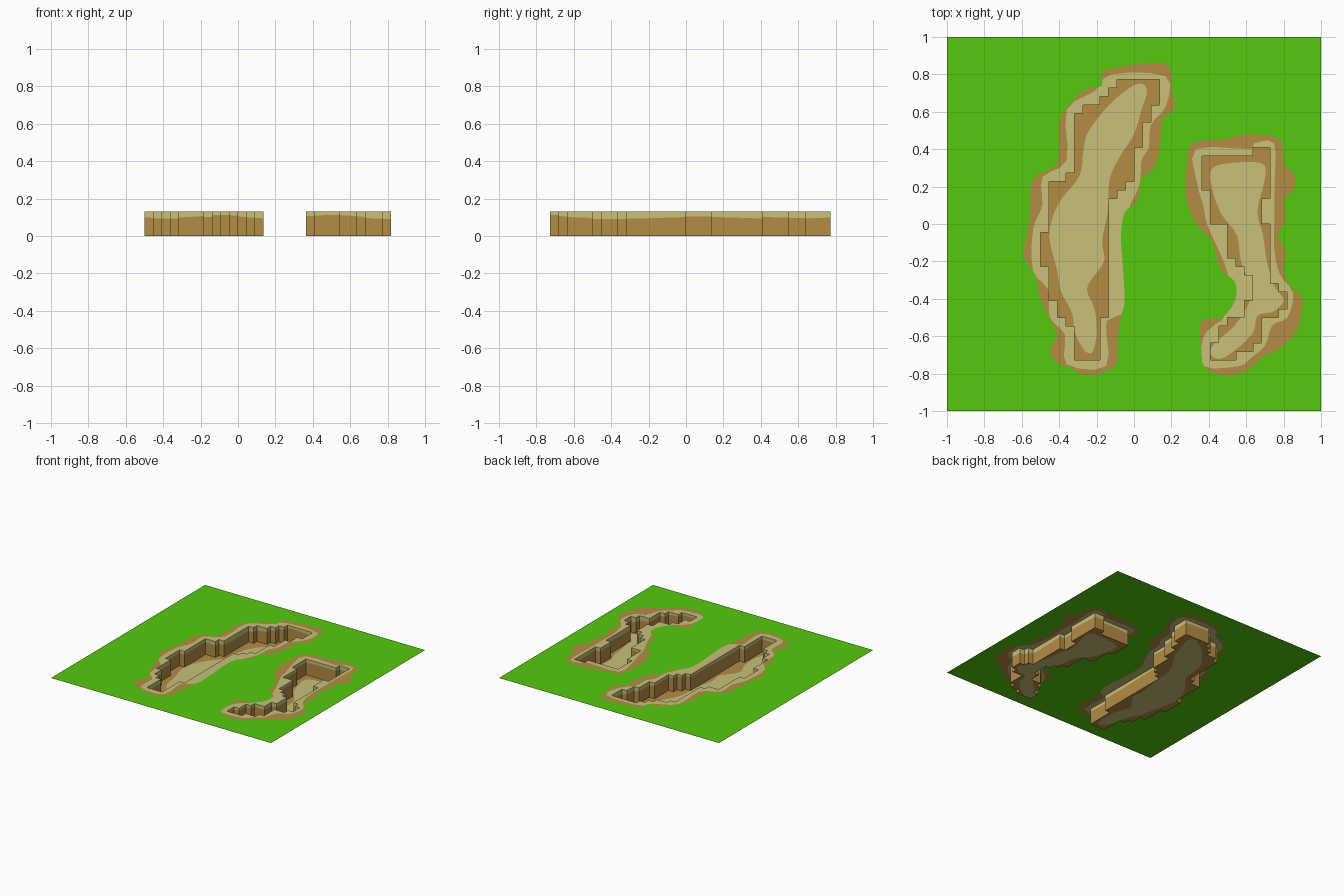
import bpy, math
from mathutils import Vector
from mathutils.geometry import delaunay_2d_cdt

if "Cube" in bpy.data.objects:
    bpy.data.objects.remove(bpy.data.objects["Cube"])

DEPTH = 0.13          # ground level above the pit floors
CELL = 1 / 22         # grid step of the pit outlines


def material(name, rgb):
    m = bpy.data.materials.new(name)
    m.diffuse_color = (*rgb, 1)
    m.use_nodes = True
    m.node_tree.nodes["Principled BSDF"].inputs["Base Color"].default_value = m.diffuse_color
    return m


GRASS, SAND, SOIL = 0, 1, 2
MATS = [material("grass_green", (0.093, 0.584, 0.004)),
        material("pale_sand", (0.578, 0.527, 0.195)),
        material("brown_soil", (0.462, 0.262, 0.06))]


def make_object(name, verts, faces, colours):
    me = bpy.data.meshes.new(name)
    me.from_pydata(verts, [], faces)
    for m in MATS:
        me.materials.append(m)
    for p, c in zip(me.polygons, colours):
        p.material_index = c
    bpy.context.collection.objects.link(bpy.data.objects.new(name, me))


def stairs(x, y, moves):
    """Stepped outline: the moves set y and x in turn (grid units)."""
    pts = [(x, y)]
    for i, v in enumerate(moves):
        x, y = (x, v) if i % 2 == 0 else (v, y)
        pts.append((x, y))
    return [Vector((a * CELL, b * CELL)) for a, b in pts]


def smooth(pts, n=4):
    """Closed Catmull-Rom curve through points given in hundredths."""
    p = [Vector(q) / 100 for q in pts]
    out = []
    for i in range(len(p)):
        a, b, c, d = (p[(i + k) % len(p)] for k in (-1, 0, 1, 2))
        for j in range(n):
            t = j / n
            out.append(0.5 * (2 * b + (c - a) * t + (2 * a - 5 * b + 4 * c - d) * t * t
                              + (3 * b - a - 3 * c + d) * t ** 3))
    return out


def inside(q, poly):
    hit = False
    for a, b in zip(poly, poly[1:] + poly[:1]):
        if (a.y > q.y) != (b.y > q.y) and q.x < a.x + (q.y - a.y) * (b.x - a.x) / (b.y - a.y):
            hit = not hit
    return hit


def flat_sheet(name, loops, z, rule):
    """Triangulate a level sheet cut along loops; rule gives colour or None."""
    verts, edges = [], []
    for lp in loops:
        s, n = len(verts), len(lp)
        verts += lp
        edges += [(s + i, s + (i + 1) % n) for i in range(n)]
    v, _, f, *_ = delaunay_2d_cdt(verts, edges, [], 0, 1e-5)
    faces, cols = [], []
    for t in f:
        c = rule(sum((v[i] for i in t), Vector((0, 0))) / len(t))
        if c is not None:
            faces.append(t)
            cols.append(c)
    make_object(name, [(a.x, a.y, z) for a in v], faces, cols)


# Pit outlines
pit_a = stairs(-7, -16, [-12, -8, -11, -9, -9, -10, -5, -11, -1, -10, 5, -8, 6, -7, 13, -6,
                         14, -4, 15, -3, 16, -2, 17, 3, 14, 2, 12, 1, 9, 0, 5, -1, 4, -2,
                         3, -3, -11, -4, -16])
pit_b = stairs(9, -16, [-14, 10, -12, 11, -11, 13, -9, 14, -6, 13, -5, 12, -4, 11, 0, 9, 4, 8,
                        8, 14, 9, 16, 3, 15, 0, 16, -7, 17, -8, 18, -10, 17, -11, 15,
                        -14, 14, -15, 12, -16])

# Outer edges of the bare soil around each pit
soil_a = smooth([(-41, -74), (-45, -67), (-41, -59), (-49, -43), (-53, -27), (-59, -17), (-56, 0),
                 (-54, 24), (-41, 32), (-40, 53), (-36, 62), (-26, 72), (-17, 74), (-16, 82),
                 (9, 86), (19, 84), (20, 72), (22, 62), (15, 56), (14, 42), (10, 29), (4, 25),
                 (2, 13), (-5, 6), (-7, -6), (-6, -22), (-5, -41), (-7, -50), (-9, -65),
                 (-10, -76), (-24, -81), (-34, -77)], 3)
soil_b = smooth([(38, -77), (36, -67), (36, -52), (47, -50), (54, -41), (54, -31), (46, -24),
                 (42, -9), (34, -1), (28, 13), (28, 29), (31, 43), (46, 45), (62, 48), (78, 45),
                 (80, 32), (86, 26), (85, 18), (80, 13), (81, 2), (77, -6), (81, -14), (80, -26),
                 (85, -35), (90, -40), (87, -57), (77, -67), (69, -71), (59, -79), (49, -81)], 3)

# Sandy rims next to the pit edges
rim_a = smooth([(-36, -75), (-37, -59), (-45, -50), (-46, -35), (-54, -25), (-54, -3), (-49, 10),
                (-49, 25), (-36, 34), (-36, 61), (-21, 71), (-12, 80), (17, 79), (17, 63), (9, 53),
                (8, 41), (4, 34), (3, 21), (-3, 7), (2, 0), (0, -41), (-11, -50), (-15, -54),
                (-15, -76)], 3)
rim_b = smooth([(37, -76), (37, -61), (43, -54), (48, -50), (50, -38), (50, -26), (43, -9), (39, 0),
                (37, 10), (34, 21), (33, 40), (62, 40), (64, 43), (75, 43), (75, 20), (75, 0),
                (75, -14), (78, -27), (85, -37), (82, -50), (74, -54), (70, -65), (62, -72),
                (56, -76)], 3)

# Sandy middles of the pit floors
bed_a = smooth([(-24, -69), (-27, -67), (-32, -57), (-33, -48), (-39, -36), (-41, -25), (-45, -9),
                (-44, 2), (-39, 13), (-29, 26), (-27, 40), (-24, 50), (-13, 64), (-2, 73), (4, 75),
                (7, 71), (4, 61), (0, 48), (-7, 37), (-13, 24), (-14, 7), (-17, -9), (-16, -20),
                (-23, -30), (-25, -36), (-21, -46), (-20, -59), (-22, -68)])
bed_b = smooth([(42, 30), (57, 33), (69, 32), (70, 24), (66, 7), (69, -6), (71, -20), (75, -33),
                (80, -41), (74, -47), (66, -49), (63, -59), (49, -71), (42, -71), (42, -65),
                (54, -54), (62, -41), (62, -33), (57, -19), (55, -6), (47, 5), (42, 18)])


def ground_colour(q):
    if inside(q, pit_a) or inside(q, pit_b):
        return None
    for soil, rim in ((soil_a, rim_a), (soil_b, rim_b)):
        if inside(q, soil):
            return SAND if inside(q, rim) else SOIL
    return GRASS


# Ground sheet with two holes
square = [Vector(c) for c in ((-1, -1), (1, -1), (1, 1), (-1, 1))]
flat_sheet("ground", [square, pit_a, pit_b, soil_a, soil_b, rim_a, rim_b], DEPTH, ground_colour)


def floor_rule(pit, bed):
    return lambda q: (SAND if inside(q, bed) else SOIL) if inside(q, pit) else None


def pit_walls(name, pit):
    """Upright walls facing into the pit, sand over soil along a wavy line."""
    verts, faces, cols = [], [], []
    for a, b in zip(pit, pit[1:] + pit[:1]):
        n = max(1, round((b - a).length / CELL))
        s = len(verts)
        for i in range(n + 1):
            q = a.lerp(b, i / n)
            wave = 0.102 + 0.007 * math.sin(11 * q.x + 2.2) + 0.005 * math.sin(7 * q.y + 1)
            verts += [(q.x, q.y, z) for z in (0, wave, DEPTH)]
        for i in range(n):
            k = s + 3 * i
            faces += [(k, k + 3, k + 4, k + 1), (k + 1, k + 4, k + 5, k + 2)]
            cols += [SOIL, SAND]
    make_object(name, verts, faces, cols)


# Sunken pits: floor and walls
for side, pit, bed in (("left", pit_a, bed_a), ("right", pit_b, bed_b)):
    flat_sheet(side + "_pit_floor", [pit, bed], 0, floor_rule(pit, bed))
    pit_walls(side + "_pit_walls", pit)
